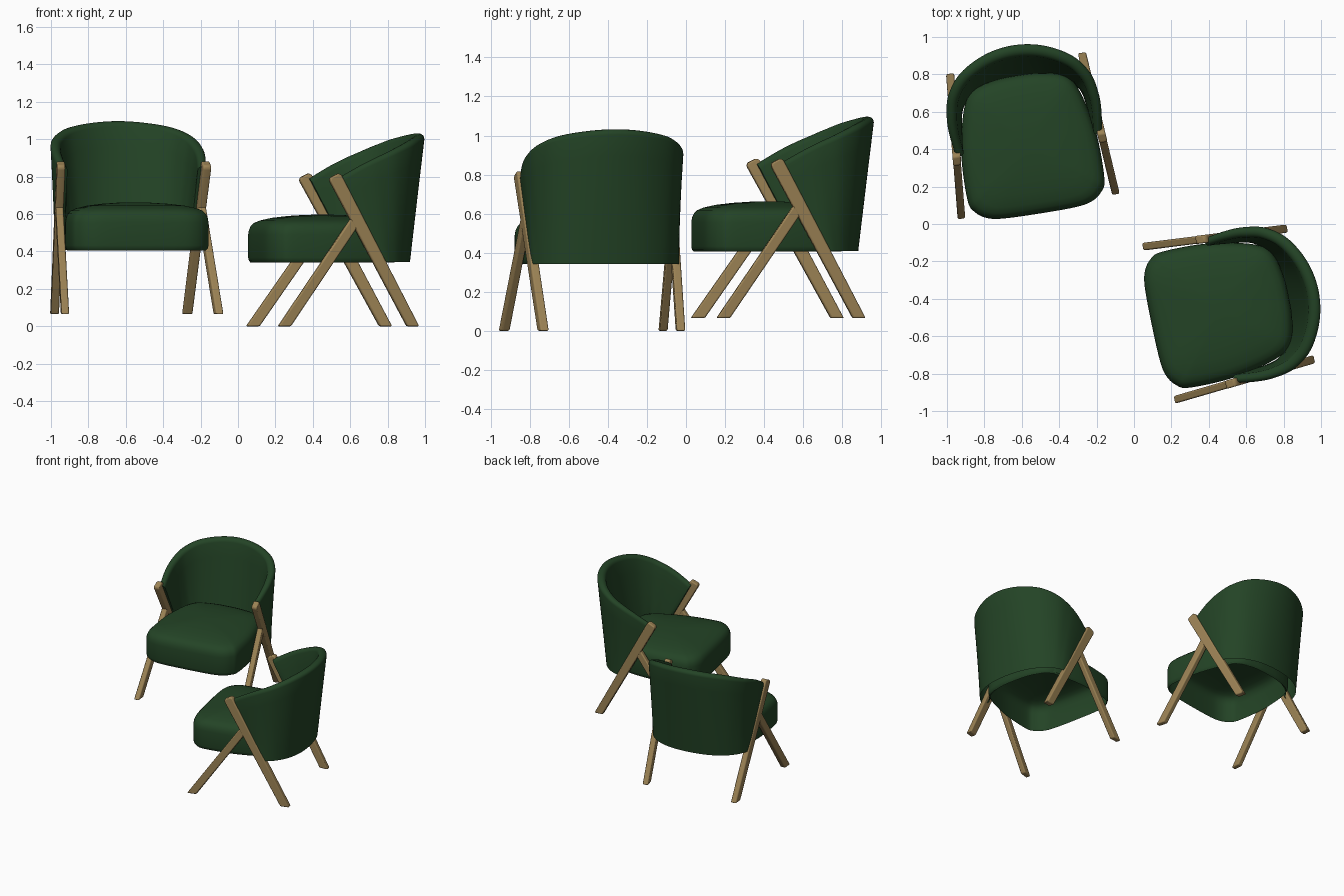
import bpy, bmesh, math
from mathutils import Vector, Matrix

if "Cube" in bpy.data.objects:
    bpy.data.objects.remove(bpy.data.objects["Cube"])


def material(name, color):
    m = bpy.data.materials.new(name)
    m.diffuse_color = (*color, 1)
    m.use_nodes = True
    m.node_tree.nodes["Principled BSDF"].inputs["Base Color"].default_value = m.diffuse_color
    return m


GREEN = material("green_fabric", (0.017, 0.057, 0.019))
WOOD = material("oak_wood", (0.33, 0.225, 0.09))


def spline(pts, n, closed=False):
    """Catmull-Rom curve through the points, n steps per span."""
    pts = [Vector(p) for p in pts]
    c, out = len(pts), []
    get = (lambda i: pts[i % c]) if closed else (lambda i: pts[max(0, min(c - 1, i))])
    for i in range(c if closed else c - 1):
        a, b, d, e = get(i - 1), get(i), get(i + 1), get(i + 2)
        for k in range(n):
            t = k / n
            out.append(0.5 * (2 * b + (d - a) * t + (2 * a - 5 * b + 4 * d - e) * t ** 2
                              + (3 * b - a - 3 * d + e) * t ** 3))
    return out if closed else out + [pts[-1]]


def mirrored(half):
    """Add the -x copies of a half path that ends on x = 0."""
    return half + [(-p[0], *p[1:]) for p in reversed(half[:-1])]


def loft(rings, cap_start=True, closed=True):
    """Skin a list of rings into a mesh."""
    bm = bmesh.new()
    rows = [[bm.verts.new(p) for p in r] for r in rings]
    n = len(rows[0])
    for a, b in zip(rows, rows[1:]):
        for i in range(n if closed else n - 1):
            j = (i + 1) % n
            bm.faces.new((a[i], a[j], b[j], b[i]))
    if cap_start:
        bm.faces.new(rows[0])
    bm.faces.new(rows[-1])
    return bm


def add_object(name, bm, mat, matrix, bevel=0):
    bmesh.ops.recalc_face_normals(bm, faces=bm.faces)
    me = bpy.data.meshes.new(name)
    bm.to_mesh(me)
    bm.free()
    me.materials.append(mat)
    ob = bpy.data.objects.new(name, me)
    bpy.context.collection.objects.link(ob)
    ob.matrix_world = matrix
    if bevel:
        mod = ob.modifiers.new("soft_edges", 'BEVEL')
        mod.width, mod.segments = bevel, 3
    bpy.ops.object.select_all(action='DESELECT')
    bpy.context.view_layer.objects.active = ob
    ob.select_set(True)
    bpy.ops.object.shade_smooth_by_angle(angle=math.radians(40))


# Seat cushion: one outline stacked with insets, open underneath
def seat():
    half = [(0, -.424), (.2, -.42), (.287, -.402), (.342, -.362), (.37, -.3), (.37, -.1),
            (.347, .06), (.305, .21), (.245, .285), (.12, .318), (0, .324)]
    outline = spline(half + [(-x, y) for x, y in half[-2:0:-1]], 5, True)
    levels = [(.012, .341), (.004, .35), (0, .368), (0, .49), (.004, .515), (.014, .537),
              (.03, .553), (.06, .566), (.12, .58), (.2, .59), (.29, .596), (.35, .597)]
    rings = []
    for inset, z in levels:
        s = 1 - inset / .375
        rings.append([(p.x * s, -.06 + (p.y + .06) * s, z) for p in outline])
    return loft(rings, cap_start=False)


# Wrap-around back: ruled surface between a top and bottom path, open underneath
def backrest():
    top = [(.397, -.06, .79), (.413, .06, .858), (.413, .16, .905), (.387, .275, .952),
           (.305, .384, .995), (.16, .463, 1.022), (0, .49, 1.032)]
    bottom = [(.387, .174, .343), (.384, .2, .343), (.37, .235, .343), (.335, .285, .343),
              (.265, .342, .343), (.15, .387, .343), (0, .402, .343)]
    T, B = spline(mirrored(top), 6), spline(mirrored(bottom), 6)
    rings, last = [], len(T) - 1
    for i in range(last + 1):
        d = T[min(i + 1, last)] - T[max(i - 1, 0)]
        inward = Vector((-d.y, d.x, 0)).normalized()
        if inward.dot(Vector((0, .05, 0)) - Vector((T[i].x, T[i].y, 0))) < 0:
            inward.negate()
        bulge = max(0, math.sin(math.pi * i / last))
        w, w_low = .045 + .02 * bulge, .045 + .043 * bulge ** .35
        up = (T[i] - B[i]).normalized()
        peak = T[i] - up * .028
        ring = [B[i].lerp(peak, k / 6) for k in range(6)]
        for k in range(9):                      # rounded rim
            a = math.pi * k / 8
            ring.append(peak + up * .028 * math.sin(a) + inward * w * (1 - math.cos(a)) / 2)
        ring += [B[i].lerp(peak, k / 6) + inward * (w_low + (w - w_low) * k / 6)
                 for k in range(5, -1, -1)]
        rings.append(ring)
    return loft(rings, closed=False)


# Wooden bar: side profile extruded in the slightly toed-out frame plane
def bar(profile, side, half_thick):
    return loft([[(side * (.3875 - .079 * y + t), y, z) for y, z in profile]
                 for t in (-half_thick, half_thick)])


LONG_BAR = [(.326, 0), (.392, 0), (-.04, .81), (-.056, .818), (-.1, .795), (-.103, .777)]
FRONT_LEG = [(-.389, 0), (-.32, 0), (.063, .55), (.02, .585)]


def chair(label, location, degrees):
    m = Matrix.Translation(location) @ Matrix.Rotation(math.radians(degrees), 4, 'Z')
    add_object(label + "_seat", seat(), GREEN, m)
    add_object(label + "_backrest", backrest(), GREEN, m)
    for name, side in (("right", 1), ("left", -1)):
        add_object(f"{label}_{name}_back_leg", bar(LONG_BAR, side, .022), WOOD, m, .008)
        add_object(f"{label}_{name}_front_leg", bar(FRONT_LEG, side, .0205), WOOD, m, .008)


chair("rear_chair", (-.57, .475, .065), 9)
chair("front_chair", (.51, -.4525, 0), -78.3)
